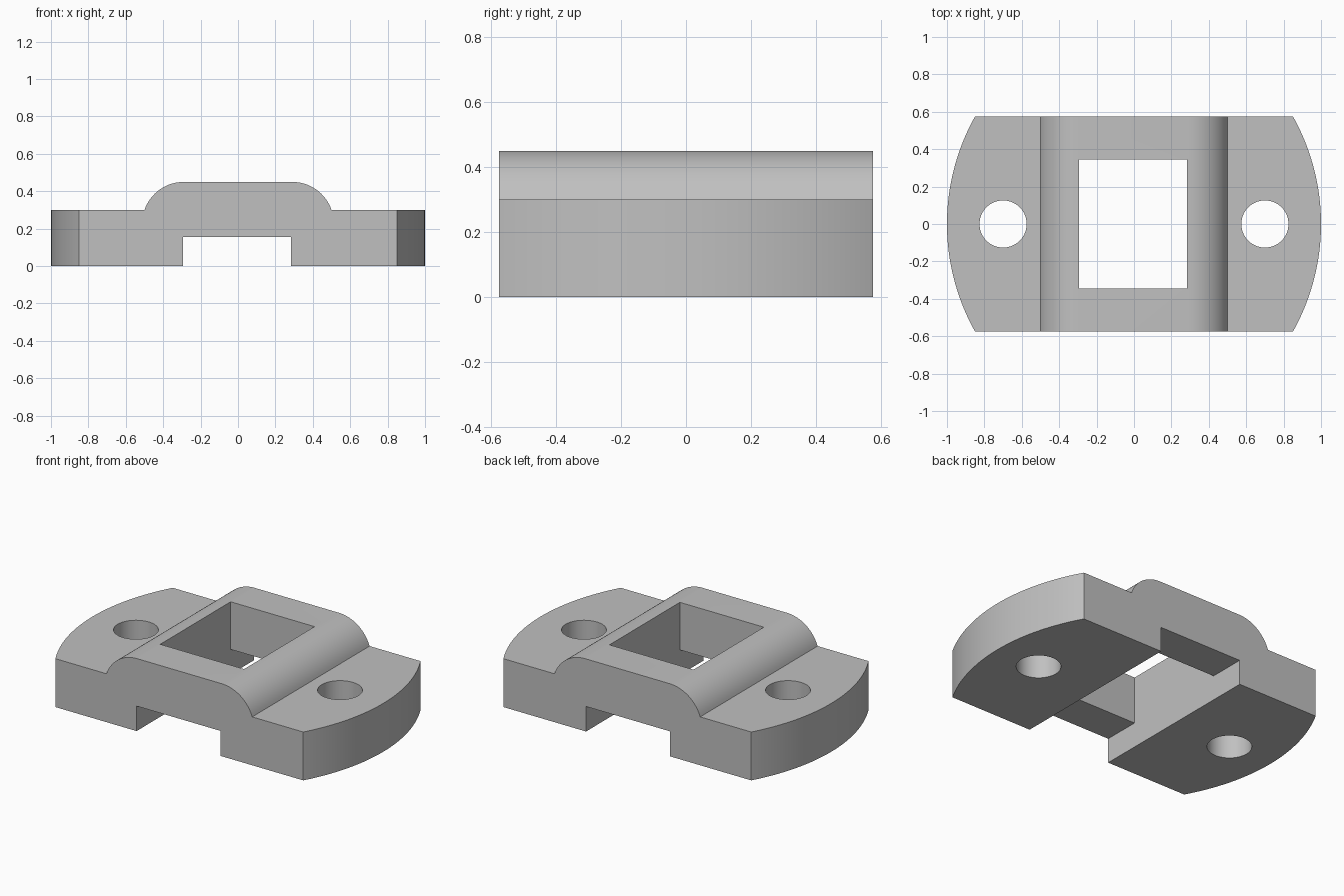
import bpy, bmesh
from math import sin, cos, asin, pi
from mathutils import Vector

cube = bpy.data.objects.get("Cube")
if cube:
    bpy.data.objects.remove(cube, do_unlink=True)

DEPTH = 0.575          # half depth of the bracket
SLOT_L, SLOT_R = -0.293, 0.283

grey = bpy.data.materials.new("plain_grey")
grey.use_nodes = True
colour = (0.53, 0.53, 0.53, 1)
grey.diffuse_color = colour
grey.node_tree.nodes["Principled BSDF"].inputs["Base Color"].default_value = colour


def prism(name, points, sweep):
    """Extrude a closed outline of 3D points along a vector."""
    bm = bmesh.new()
    face = bm.faces.new([bm.verts.new(p) for p in points])
    ext = bmesh.ops.extrude_face_region(bm, geom=[face])
    moved = [v for v in ext["geom"] if isinstance(v, bmesh.types.BMVert)]
    bmesh.ops.translate(bm, vec=Vector(sweep), verts=moved)
    bmesh.ops.recalc_face_normals(bm, faces=bm.faces)
    mesh = bpy.data.meshes.new(name)
    bm.to_mesh(mesh)
    bm.free()
    mesh.materials.append(grey)
    obj = bpy.data.objects.new(name, mesh)
    bpy.context.collection.objects.link(obj)
    return obj


def arc(cx, cy, r, start, end, steps):
    return [(cx + r * cos(start + (end - start) * i / steps),
             cy + r * sin(start + (end - start) * i / steps)) for i in range(steps + 1)]


def cut(target, tool, operation):
    mod = target.modifiers.new(tool.name, "BOOLEAN")
    mod.object, mod.operation, mod.solver = tool, operation, "EXACT"
    bpy.context.view_layer.objects.active = target
    bpy.ops.object.modifier_apply(modifier=mod.name)
    bpy.data.objects.remove(tool, do_unlink=True)


# Side profile: flat ears, rounded raised bridge, slot underneath
radius = 0.222
sweep = asin(0.21 / radius)
shoulder = arc(0.29, 0.45 - radius, radius, pi / 2 - sweep, pi / 2, 16)
profile = [(SLOT_R, 0), (1.1, 0), (1.1, 0.3)] + shoulder
profile += [(-x, z) for x, z in reversed(shoulder)]
profile += [(-1.1, 0.3), (-1.1, 0), (SLOT_L, 0), (SLOT_L, 0.155), (SLOT_R, 0.155)]
bracket = prism("bracket", [(x, -DEPTH, z) for x, z in profile], (0, 2 * DEPTH, 0))

# Plan outline with bowed ends
end_radius = 1.177
half = asin((DEPTH + 0.1) / end_radius)
bow = arc(1 - end_radius, 0, end_radius, -half, half, 48)
outline = bow + [(-x, -y) for x, y in bow]
cut(bracket, prism("bowed_ends", [(x, y, -0.2) for x, y in outline], (0, 0, 1)), "INTERSECT")

# Square window through the bridge
window = [(SLOT_L, -0.344), (SLOT_R, -0.344), (SLOT_R, 0.346), (SLOT_L, 0.346)]
cut(bracket, prism("window", [(x, y, 0.1) for x, y in window], (0, 0, 1)), "DIFFERENCE")

# Round bolt holes in both ears
for side in (-1, 1):
    ring = arc(side * 0.7, 0, 0.126, 0, 2 * pi, 64)[:-1]
    cut(bracket, prism("bolt_hole", [(x, y, -0.2) for x, y in ring], (0, 0, 1)), "DIFFERENCE")

# Smooth curved walls, keep hard edges
bpy.ops.object.select_all(action="DESELECT")
bracket.select_set(True)
bpy.context.view_layer.objects.active = bracket
bpy.ops.object.shade_smooth_by_angle(angle=0.5)
